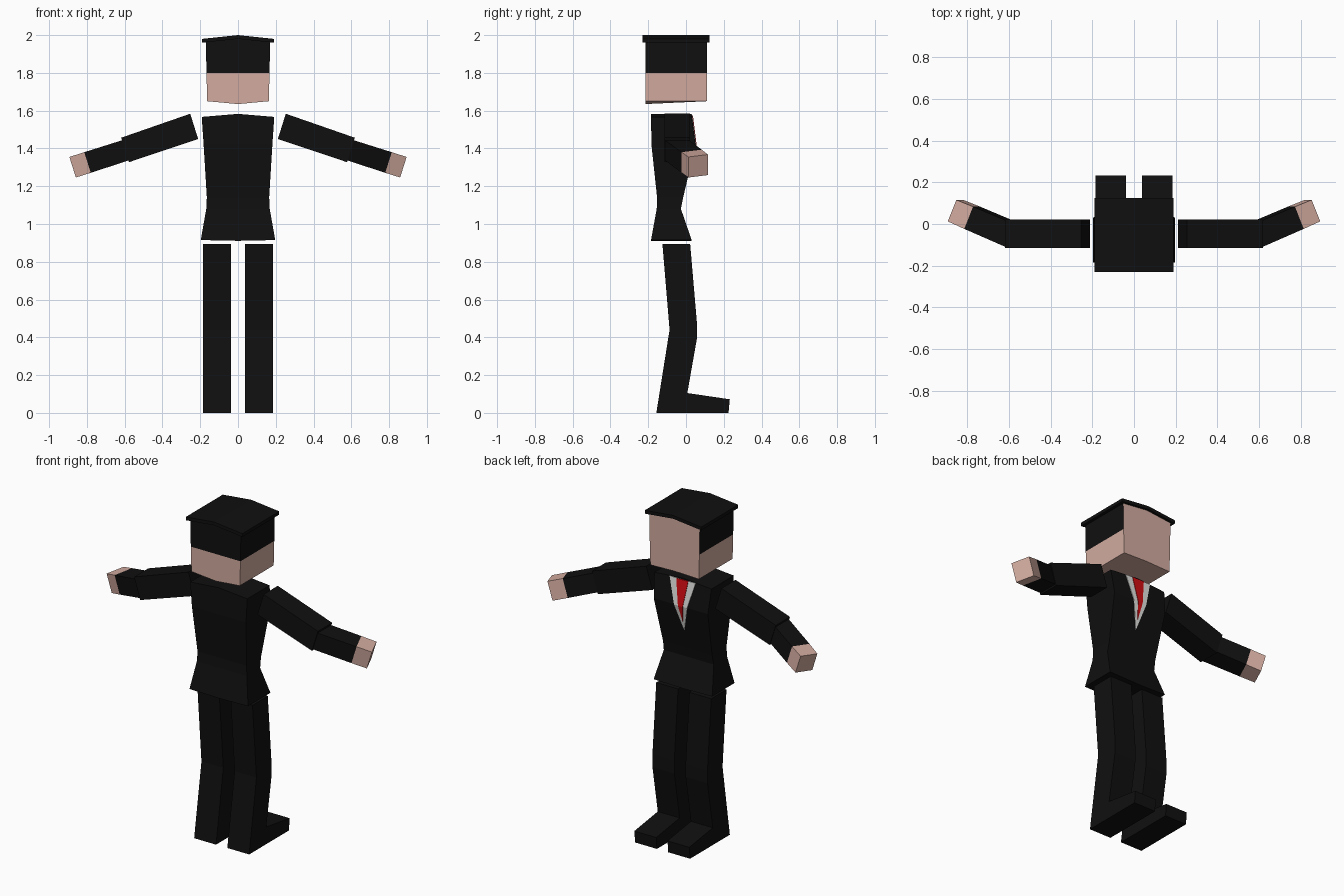
import bpy
from mathutils import Vector

if "Cube" in bpy.data.objects:
    bpy.data.objects.remove(bpy.data.objects["Cube"])


def material(name, rgb):
    m = bpy.data.materials.new(name)
    m.diffuse_color = (*rgb, 1)
    m.use_nodes = True
    m.node_tree.nodes["Principled BSDF"].inputs["Base Color"].default_value = m.diffuse_color
    return m


BLACK = material("black cloth", (0.005, 0.005, 0.005))
SKIN = material("skin", (0.65, 0.41, 0.35))
WHITE = material("shirt white", (0.75, 0.75, 0.73))
RED = material("tie red", (0.65, 0.004, 0.006))


def build(name, verts, faces, *mats):
    me = bpy.data.meshes.new(name)
    me.from_pydata([tuple(v) for v in verts], [], faces)
    for m in mats:
        me.materials.append(m)
    ob = bpy.data.objects.new(name, me)
    bpy.context.collection.objects.link(ob)
    bpy.context.view_layer.objects.active = ob
    bpy.ops.object.mode_set(mode='EDIT')
    bpy.ops.mesh.select_all(action='SELECT')
    bpy.ops.mesh.normals_make_consistent(inside=False)
    bpy.ops.object.mode_set(mode='OBJECT')
    return ob


def loft(name, rings, *mats):
    """Join equal-sized rings of points; hexagonal ends are split along the middle."""
    n = len(rings[0])
    faces = [(k * n + i, k * n + (i + 1) % n, (k + 1) * n + (i + 1) % n, (k + 1) * n + i)
             for k in range(len(rings) - 1) for i in range(n)]
    for b in (0, (len(rings) - 1) * n):
        if n == 6:
            faces += [(b, b + 1, b + 4, b + 5), (b + 1, b + 2, b + 3, b + 4)]
        else:
            faces.append(tuple(range(b, b + n)))
    return build(name, [p for r in rings for p in r], faces, *mats)


def ring(w, y0, y1, z, mid0=None, mid1=None):
    """Rectangle with a middle point on its front and back edges."""
    m0 = z if mid0 is None else mid0
    m1 = m0 if mid1 is None else mid1
    return [(-w, y0, z), (0, y0, m0), (w, y0, z), (w, y1, z), (0, y1, m1), (-w, y1, z)]


# head, with hair on the sides and rear
head = loft("head", [ring(0.163, -0.215, 0.11, 1.65, 1.635, 1.655),
                     ring(0.167, -0.215, 0.11, 1.80),
                     ring(0.17, -0.215, 0.11, 1.965, 1.985)], SKIN, BLACK)
for p in head.data.polygons:
    p.material_index = int(p.center.z > 1.8 and p.normal.y < 0.5)

# flat cap with a slight middle ridge
loft("cap", [ring(0.19, -0.23, 0.125, 1.96, 1.98),
             ring(0.19, -0.23, 0.125, 1.98, 2.0)], BLACK)

# jacket
loft("jacket", [ring(0.197, -0.185, 0.03, 0.915, 0.911),
                ring(0.168, -0.155, -0.027, 1.08),
                ring(0.165, -0.153, -0.015, 1.14),
                ring(0.182, -0.183, 0.05, 1.42),
                ring(0.192, -0.185, 0.03, 1.567, 1.583)], BLACK)


def chest_y(z):
    if z > 1.42:
        return 0.05 - 0.02 * (z - 1.42) / 0.16
    return -0.015 + 0.065 * (z - 1.14) / 0.28


def chest_wedge(name, half, tip, lift, mat):
    """Downward-pointing plate that follows the chest."""
    top = 1.575
    w = half * (1.42 - tip) / (top - tip)
    pts = [(-half, top), (half, top), (w, 1.42), (-w, 1.42), (0, tip)]
    vs = [(x, chest_y(z) + lift, z) for x, z in pts]
    vs += [(x, chest_y(z) - 0.002, z) for x, z in pts]
    fs = [(0, 1, 2, 3), (3, 2, 4), (5, 6, 7, 8), (8, 7, 9), (0, 1, 6, 5),
          (1, 2, 7, 6), (2, 4, 9, 7), (4, 3, 8, 9), (3, 0, 5, 8)]
    build(name, vs, fs, mat)


chest_wedge("shirt", 0.087, 1.26, 0.003, WHITE)
chest_wedge("tie", 0.040, 1.32, 0.006, RED)

# legs with feet, as one bent side profile
LEG = [(-0.157, 0), (0.225, 0), (0.232, 0.072), (0.007, 0.105), (0.058, 0.395),
       (0.058, 0.475), (0.022, 0.895), (-0.125, 0.895), (-0.087, 0.44)]
for s, side in ((-1, "left"), (1, "right")):
    n = len(LEG)
    vs = [(s * x, y, z) for x in (0.038, 0.185) for y, z in LEG]
    fs = [tuple(range(n)), tuple(range(n, 2 * n))]
    fs += [(i, (i + 1) % n, n + (i + 1) % n, n + i) for i in range(n)]
    build(side + "_leg", vs, fs, BLACK)

# arms: upper sleeve, bent forearm and hand
for s, side in ((-1, "left"), (1, "right")):
    def mirrored(pts):
        return [(s * p[0], p[1], p[2]) for p in pts]

    def section(c, u, l):
        c, u, l = Vector(c), Vector(u), Vector(l)
        return mirrored([c + u + l, c + u - l, c - u - l, c - u + l])

    up = Vector((0.3, 0, 0.954))
    across = Vector((0.366, -0.917, -0.115))
    loft(side + "_upper_arm", [section((0.232, -0.047, 1.517), up * 0.07, (0, 0.068, 0)),
                               section((0.598, -0.047, 1.392), up * 0.068, (0, 0.068, 0))], BLACK)
    elbow, tip = Vector((0.59, -0.05, 1.392)), Vector((0.855, 0.064, 1.307))
    wrist = elbow.lerp(tip, 0.70)
    cuff = section(wrist, up * 0.057, across * 0.058)
    loft(side + "_forearm", [section(elbow, up * 0.056, (0, -0.064, 0)), cuff], BLACK)
    loft(side + "_hand", [cuff, section(tip, up * 0.057, across * 0.056)], SKIN)
